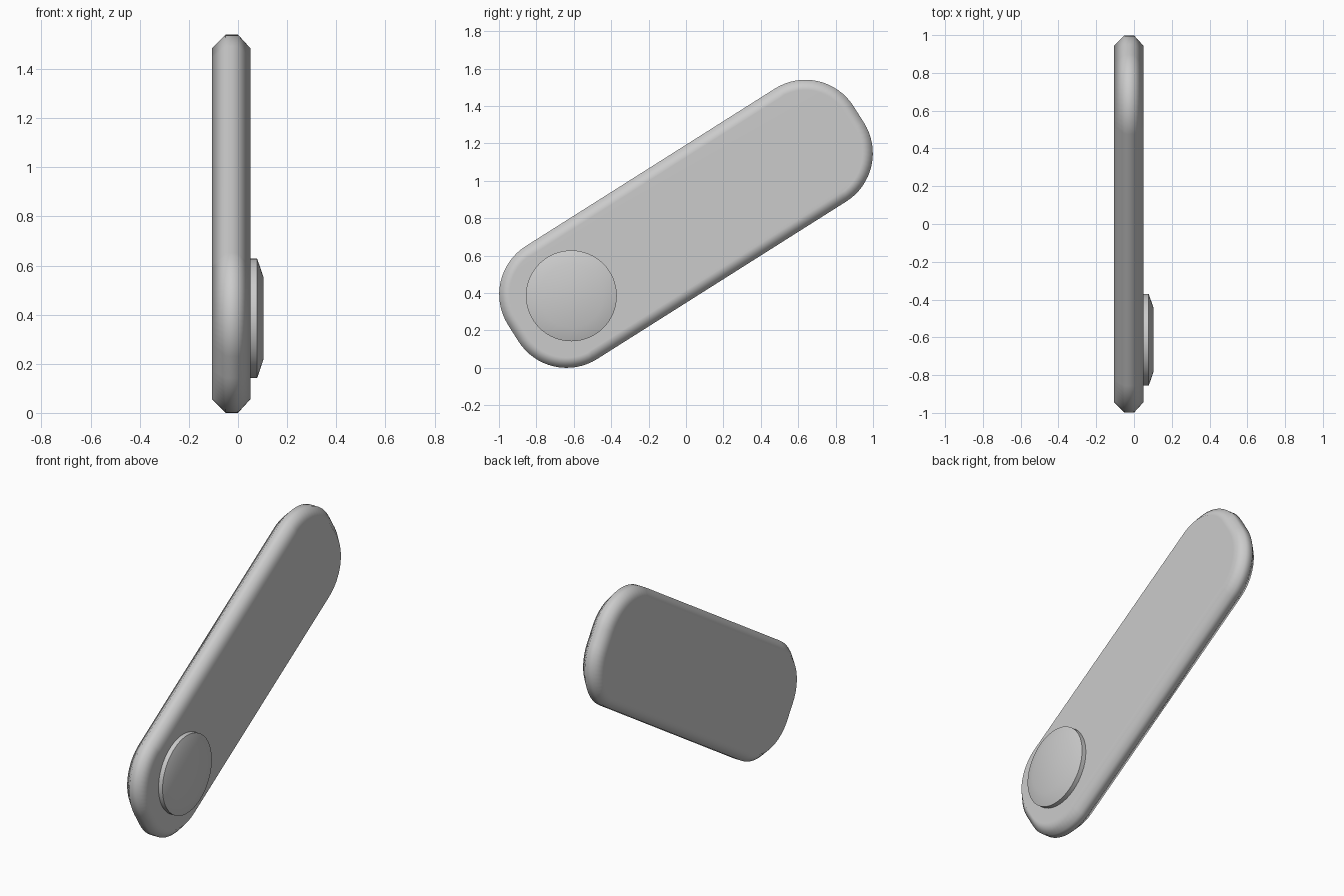
import bpy, bmesh, math

cube = bpy.data.objects.get("Cube")
if cube:
    bpy.data.objects.remove(cube, do_unlink=True)

TILT = math.radians(32.3)
CENTRE_Z = 0.77

grey = bpy.data.materials.new("plain_grey")
grey.use_nodes = True
colour = (0.6, 0.6, 0.6, 1)
grey.diffuse_color = colour
grey.node_tree.nodes["Principled BSDF"].inputs["Base Color"].default_value = colour


def rounded_outline(half_u, half_v, radius, steps):
    """Rounded rectangle: four corner arcs around a core rectangle."""
    points = []
    for k, (su, sv) in enumerate([(1, 1), (-1, 1), (-1, -1), (1, -1)]):
        for i in range(steps + 1):
            a = (k + i / steps) * math.pi / 2
            points.append((su * half_u + radius * math.cos(a),
                           sv * half_v + radius * math.sin(a)))
    return points


def circle_outline(radius, steps):
    return [(radius * math.cos(i * math.tau / steps),
             radius * math.sin(i * math.tau / steps)) for i in range(steps)]


def loft(name, sections, location, tilt, smooth_angle):
    """Stack outlines along x, bridge them and cap both ends."""
    bm = bmesh.new()
    rings = [[bm.verts.new((x, u, v)) for u, v in outline] for x, outline in sections]
    n = len(rings[0])
    for lower, upper in zip(rings, rings[1:]):
        for i in range(n):
            j = (i + 1) % n
            bm.faces.new((lower[i], lower[j], upper[j], upper[i]))
    bm.faces.new(rings[0][::-1])
    bm.faces.new(rings[-1])
    bmesh.ops.recalc_face_normals(bm, faces=bm.faces)
    mesh = bpy.data.meshes.new(name)
    bm.to_mesh(mesh)
    bm.free()
    mesh.materials.append(grey)
    obj = bpy.data.objects.new(name, mesh)
    bpy.context.collection.objects.link(obj)
    obj.location = location
    obj.rotation_euler.x = tilt
    bpy.ops.object.select_all(action='DESELECT')
    obj.select_set(True)
    bpy.context.view_layer.objects.active = obj
    bpy.ops.object.shade_smooth_by_angle(angle=math.radians(smooth_angle))
    return obj


# Tilted arm with chamfered rim on both sides
arm = loft("arm",
           [(x, rounded_outline(0.788, 0.052, 0.305 - inset, 16))
            for x, inset in [(-0.105, 0.055), (-0.05, 0), (0, 0), (0.05, 0.055)]],
           (0, 0, CENTRE_Z), TILT, 60)
weighted = arm.modifiers.new("soft_chamfer", 'WEIGHTED_NORMAL')
weighted.keep_sharp = True

# Round button with a shallow domed top at the lower end
loft("pivot_button",
     [(x, circle_outline(r, 64))
      for x, r in [(0.03, 0.243), (0.078, 0.243), (0.103, 0.17)]],
     (0, -0.613, 0.385), 0, 30)
